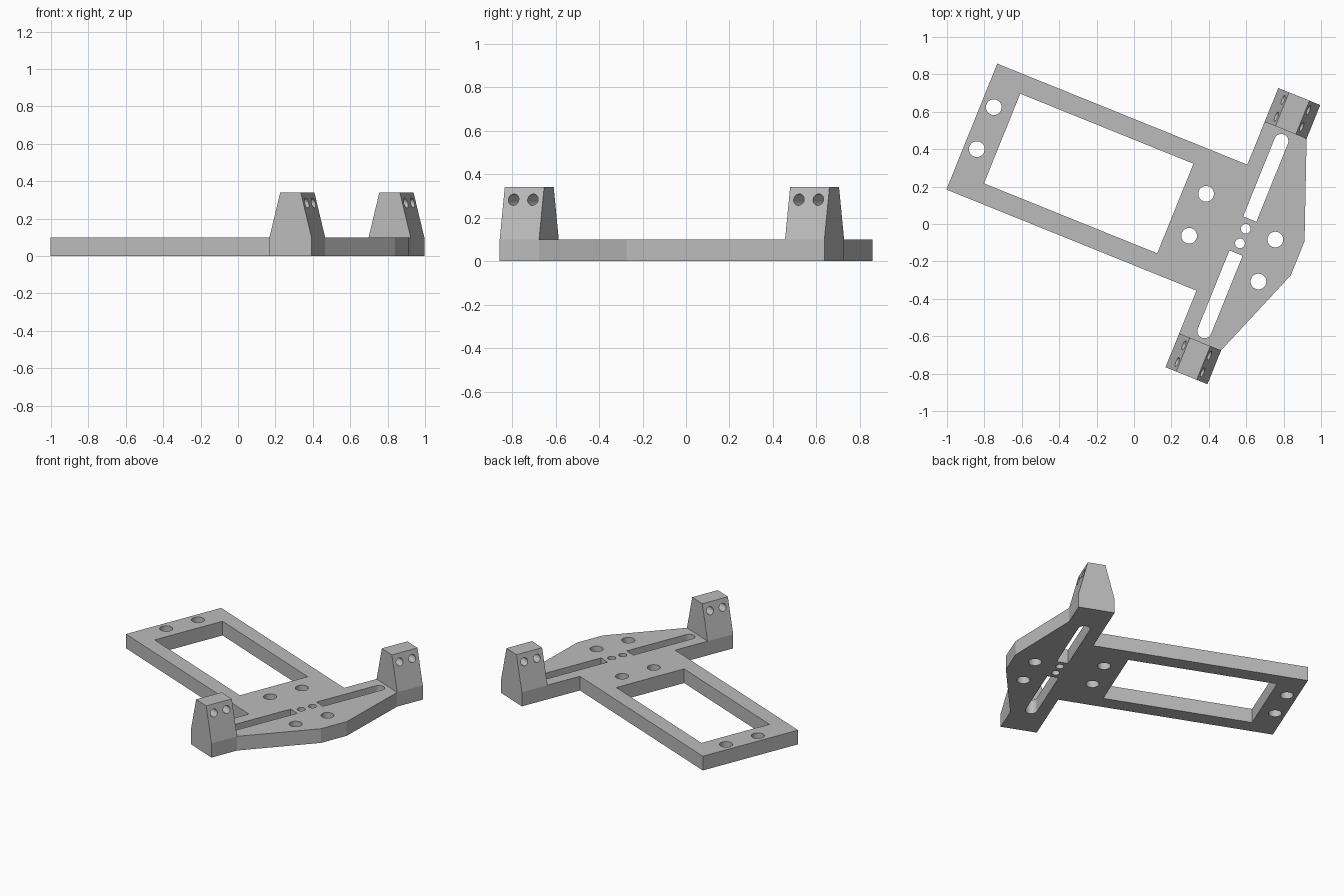
import bpy, bmesh
from math import pi, sin, cos, radians
from mathutils import Matrix, Vector

cube = bpy.data.objects.get("Cube")
if cube:
    bpy.data.objects.remove(cube, do_unlink=True)

gray = bpy.data.materials.new("matte gray")
gray.use_nodes = True
color = (0.5, 0.5, 0.5, 1)
gray.diffuse_color = color
gray.node_tree.nodes["Principled BSDF"].inputs["Base Color"].default_value = color

# The whole part is turned on the ground; parts are laid out in its own axes
TURN = Matrix.Rotation(radians(-22), 4, "Z")
FRAME = TURN @ Matrix.Translation((0, 0.158, 0))
THICK, TOP = 0.1, 0.34
AXIS = 0.564           # centre line of slots and brackets
IN, OUT = 0.61, 0.805  # inner and outer ends of a bracket


def arc(x, y, r, start=0, sweep=2 * pi, n=48):
    """Points on an arc; a full circle leaves out the repeated end."""
    full = sweep >= 2 * pi
    return [(x + r * cos(start + sweep * i / n), y + r * sin(start + sweep * i / n))
            for i in range(n if full else n + 1)]


def rect(x0, x1, y0, y1):
    return [(x0, y0), (x1, y0), (x1, y1), (x0, y1)]


def prisms(name, outlines, low, high, turn=Matrix()):
    """Extrude each outline from low to high, as one object."""
    bm = bmesh.new()
    for pts in outlines:
        face = bm.faces.new([bm.verts.new((x, y, low)) for x, y in pts])
        ext = bmesh.ops.extrude_face_region(bm, geom=[face])
        verts = [g for g in ext["geom"] if isinstance(g, bmesh.types.BMVert)]
        bmesh.ops.translate(bm, verts=verts, vec=Vector((0, 0, high - low)))
    bmesh.ops.recalc_face_normals(bm, faces=bm.faces[:])
    bm.transform(FRAME @ turn)
    mesh = bpy.data.meshes.new(name)
    bm.to_mesh(mesh)
    bm.free()
    mesh.materials.append(gray)
    obj = bpy.data.objects.new(name, mesh)
    bpy.context.collection.objects.link(obj)
    return obj


def cut(obj, cutter):
    cutter.hide_render = True
    mod = obj.modifiers.new("holes", "BOOLEAN")
    mod.operation = "DIFFERENCE"
    mod.solver = "EXACT"
    mod.object = cutter
    bpy.ops.object.select_all(action="DESELECT")
    bpy.context.view_layer.objects.active = obj
    obj.select_set(True)
    bpy.ops.object.modifier_apply(modifier=mod.name)
    bpy.data.objects.remove(cutter, do_unlink=True)
    bpy.ops.object.shade_smooth_by_angle(angle=radians(12))


# Base plate: long frame joined to a cross bar with a tapered outer edge
half = [(0.685, IN), (0.443, IN), (0.443, 0.363), (-0.999, 0.363)]
upper = [(0.88, 0.098)] + half
outline = upper + [(x, -y) for x, y in reversed(upper)]
plate = prisms("base_plate", [outline], 0, THICK)

# Window, round holes and the two slots
openings = [rect(-0.825, 0.174, -0.257, 0.26)]
for x, y in ((-0.929, 0.019), (0.297, 0.015), (0.732, -0.073)):
    openings += [arc(x, y + s * 0.121, 0.042) for s in (-1, 1)]
for s in (-1, 1):
    openings.append(arc(AXIS, s * 0.042, 0.026))
    slot = [(AXIS - 0.038, 0.098), (AXIS + 0.038, 0.098)]
    slot += arc(AXIS, 0.548, 0.038, 0, pi, 24)
    openings.append([(x, s * y) for x, y in slot])
cut(plate, prisms("plate_cutter", openings, -0.1, THICK + 0.1))

# Upright brackets: a tapered profile run along the cross bar
profile = [(0.121, 0), (0.121, THICK), (0.059, TOP)]
profile += [(-x, z) for x, z in reversed(profile)]
upright = Matrix.Translation((AXIS, 0, 0)) @ Matrix.Rotation(pi / 2, 4, "X")
sideways = Matrix.Translation((AXIS, 0, 0)) @ Matrix.Rotation(pi / 2, 4, "Y")
for name, s in (("back_bracket", 1), ("front_bracket", -1)):
    lo, hi = sorted((-s * IN, -s * OUT))
    bracket = prisms(name, [profile], lo, hi, upright)
    mid = s * (IN + OUT) / 2
    bolts = [arc(-0.283, mid + d, 0.026) for d in (-0.048, 0.048)]
    cut(bracket, prisms("bolt_cutter", bolts, -0.3, 0.3, sideways))
